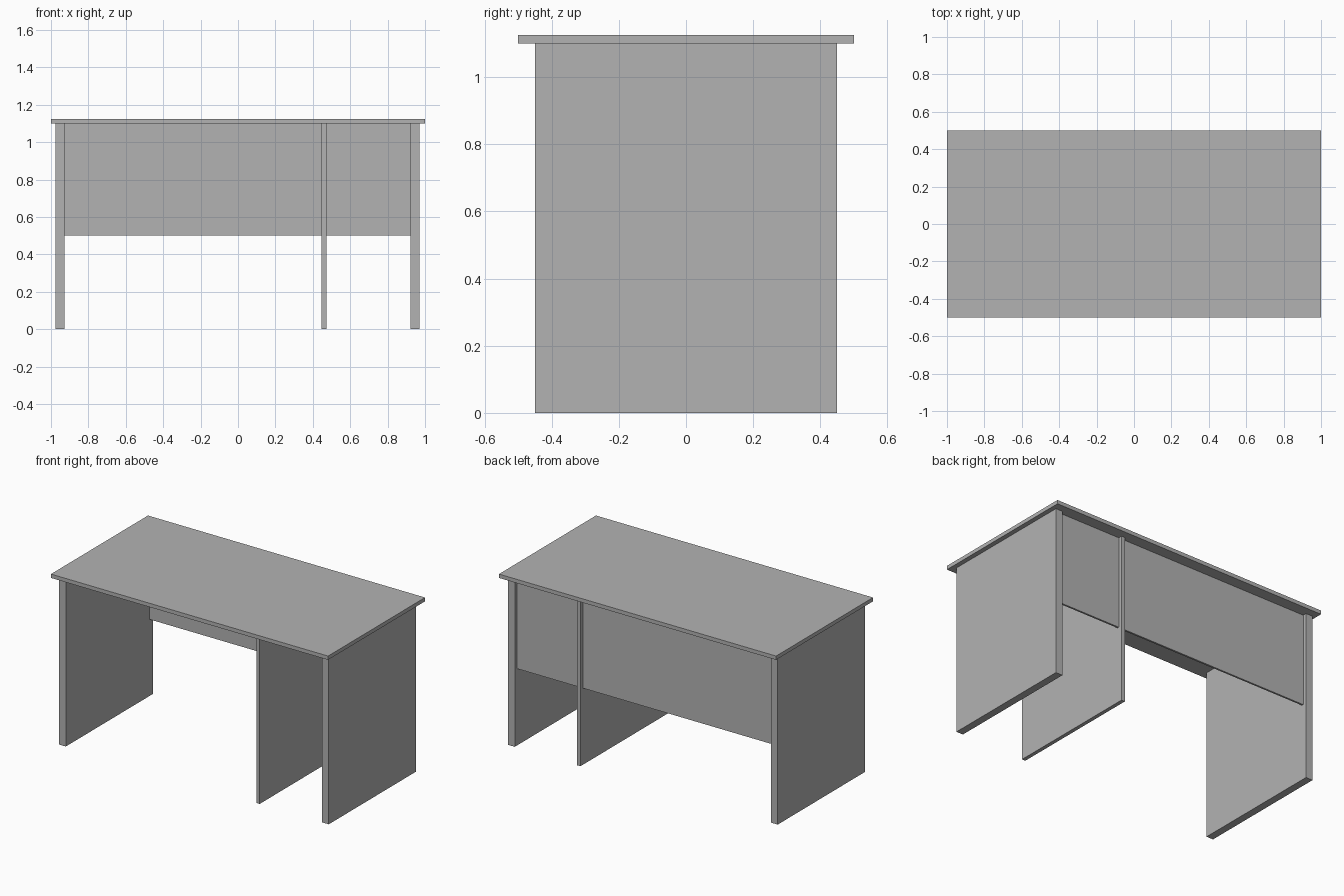
import bpy
import bmesh
from mathutils import Vector

default = bpy.data.objects.get("Cube")
if default:
    bpy.data.objects.remove(default, do_unlink=True)

# Single plain grey finish
grey = bpy.data.materials.new("plain_grey")
grey.use_nodes = True
colour = (0.45, 0.45, 0.45, 1)
grey.diffuse_color = colour
grey.node_tree.nodes["Principled BSDF"].inputs["Base Color"].default_value = colour


def board(name, low, high):
    """Flat-faced board spanning two opposite corners."""
    low, high = Vector(low), Vector(high)
    bm = bmesh.new()
    bmesh.ops.create_cube(bm, size=1)
    bmesh.ops.scale(bm, vec=high - low, verts=bm.verts)
    mesh = bpy.data.meshes.new(name)
    bm.to_mesh(mesh)
    bm.free()
    mesh.materials.append(grey)
    obj = bpy.data.objects.new(name, mesh)
    obj.location = (low + high) / 2
    bpy.context.collection.objects.link(obj)
    return obj


under = 1.10        # underside of the desktop
depth = 0.45        # half depth of the upright panels

# Desktop
board("desktop", (-1, -0.5, under), (1, 0.5, 1.125))

# Upright panels: thick outer sides and a thin divider
uprights = {
    "right_side": (-0.977, -0.928),
    "divider": (0.447, 0.472),
    "left_side": (0.921, 0.97),
}
for name, (x0, x1) in uprights.items():
    board(name, (x0, -depth, 0), (x1, depth, under))

# Thin back panels in the two bays, set slightly in from the rear edge
bays = {
    "wide_back_panel": (uprights["right_side"][1], uprights["divider"][0]),
    "narrow_back_panel": (uprights["divider"][1], uprights["left_side"][0]),
}
for name, (x0, x1) in bays.items():
    board(name, (x0, 0.413, 0.5), (x1, 0.425, under))
